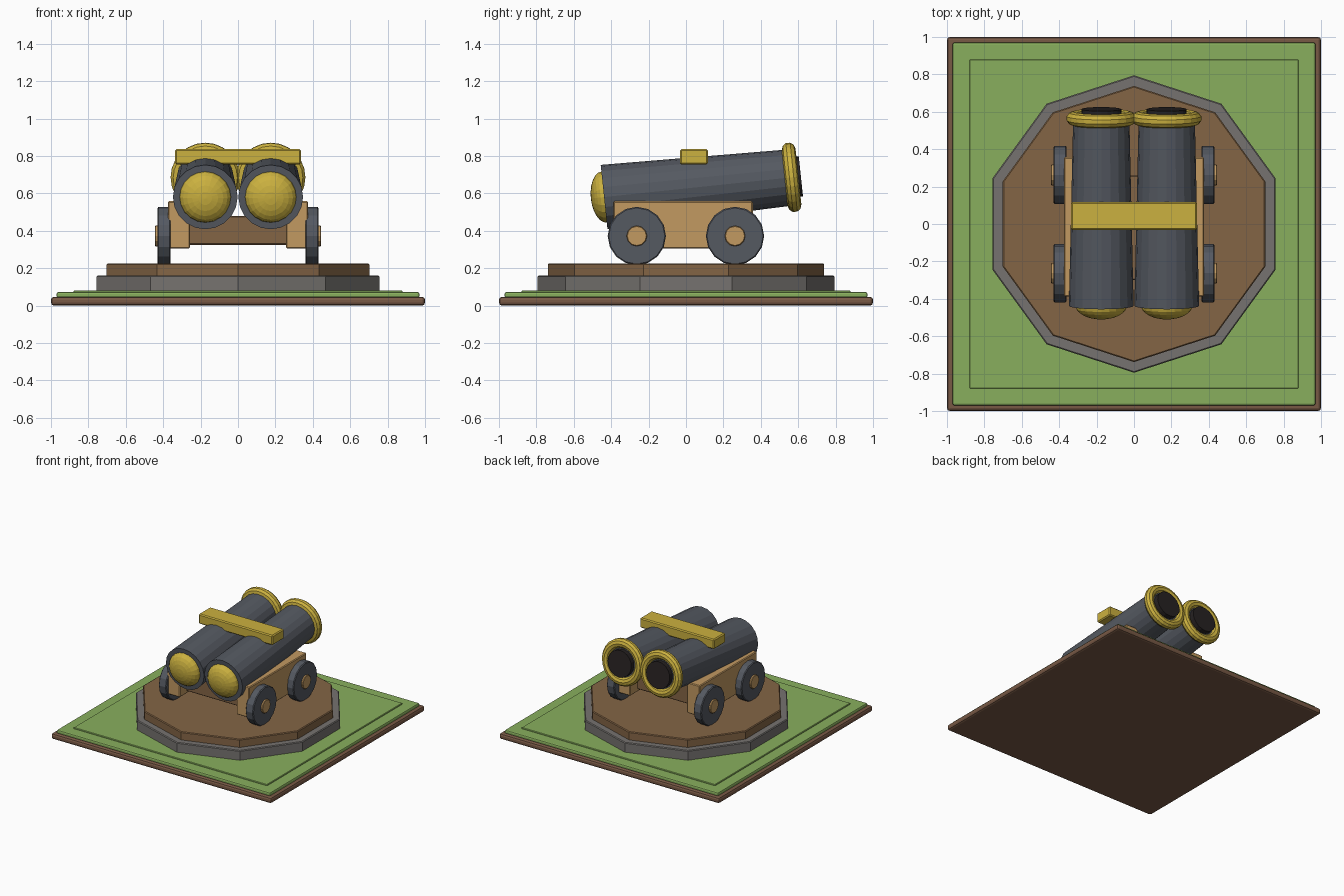
import bpy
import bmesh
from math import radians
from mathutils import Matrix, Vector

cube = bpy.data.objects.get("Cube")
if cube:
    bpy.data.objects.remove(cube, do_unlink=True)


def material(name, rgb):
    mat = bpy.data.materials.new(name)
    mat.use_nodes = True
    colour = (*rgb, 1)
    mat.diffuse_color = colour
    mat.node_tree.nodes["Principled BSDF"].inputs["Base Color"].default_value = colour
    return mat


GRASS = material("grass green", (0.25, 0.43, 0.11))
EARTH = material("earth brown", (0.19, 0.10, 0.06))
STONE = material("stone grey", (0.18, 0.17, 0.16))
WOOD = material("dark wood", (0.23, 0.13, 0.06))
TAN = material("light wood", (0.54, 0.32, 0.12))
IRON = material("gun iron", (0.09, 0.10, 0.12))
GOLD = material("brass gold", (0.60, 0.44, 0.05))
BLACK = material("bore black", (0.02, 0.016, 0.016))


def finish(name, bm, mat, bevel=0, segments=1):
    bmesh.ops.recalc_face_normals(bm, faces=bm.faces)
    mesh = bpy.data.meshes.new(name)
    bm.to_mesh(mesh)
    bm.free()
    mesh.materials.append(mat)
    obj = bpy.data.objects.new(name, mesh)
    bpy.context.collection.objects.link(obj)
    if bevel:
        mod = obj.modifiers.new("soft edges", "BEVEL")
        mod.width = bevel
        mod.segments = segments
        mod.limit_method = "ANGLE"
        mod.angle_limit = radians(40)
    return obj


def box(name, low, high, mat, bevel=0.006, segments=1):
    low, high = Vector(low), Vector(high)
    bm = bmesh.new()
    place = Matrix.Translation((low + high) / 2) @ Matrix.Diagonal((*(high - low), 1))
    bmesh.ops.create_cube(bm, size=1, matrix=place)
    return finish(name, bm, mat, bevel, segments)


def drum(name, r1, r2, start, end, sides, mat, place=Matrix(), bevel=0):
    """Closed cylinder or cone running along the local z of place."""
    bm = bmesh.new()
    bmesh.ops.create_cone(bm, cap_ends=True, segments=sides, radius1=r1, radius2=r2,
                          depth=end - start,
                          matrix=place @ Matrix.Translation((0, 0, (start + end) / 2)))
    return finish(name, bm, mat, bevel)


def ring(name, major, minor, sides, tube, mat, place):
    """Torus made by spinning a small circle."""
    bm = bmesh.new()
    section = Matrix.Translation((major, 0, 0)) @ Matrix.Rotation(radians(90), 4, "X")
    bmesh.ops.create_circle(bm, segments=tube, radius=minor, matrix=section)
    bmesh.ops.spin(bm, geom=bm.verts[:] + bm.edges[:], cent=(0, 0, 0), axis=(0, 0, 1),
                   angle=radians(360), steps=sides, use_merge=True)
    bmesh.ops.remove_doubles(bm, verts=bm.verts, dist=0.0005)
    bmesh.ops.transform(bm, matrix=place, verts=bm.verts)
    return finish(name, bm, mat)


# Square plot
box("earth_slab", (-1, -1, 0), (1, 1, 0.047), EARTH, 0.016, 2)
box("grass_layer", (-0.97, -0.97, 0.04), (0.97, 0.97, 0.072), GRASS, 0.01, 2)
box("grass_panel", (-0.88, -0.88, 0.06), (0.88, 0.88, 0.081), GRASS, 0.004)

# Ten-sided platform
drum("stone_platform", 0.795, 0.795, 0.07, 0.16, 10, STONE, bevel=0.006)
drum("wooden_deck", 0.738, 0.738, 0.15, 0.226, 10, WOOD, bevel=0.006)

# Carriage bed and brass strap
box("carriage_bed", (-0.27, -0.3, 0.325), (0.27, 0.26, 0.48), WOOD)
box("barrel_strap", (-0.337, -0.033, 0.755), (0.337, 0.118, 0.836), GOLD, 0.008)

for side, label in ((1, "left"), (-1, "right")):
    # Side cheek
    xs = sorted((side * 0.257, side * 0.374))
    box(f"{label}_cheek", (xs[0], -0.388, 0.305), (xs[1], 0.357, 0.558), TAN)

    # Wheels with hubs, axis pointing outwards
    for y, end in ((-0.263, "front"), (0.262, "back")):
        axle = Matrix.Translation((0, y, 0.372)) @ Matrix.Rotation(radians(90 * side), 4, "Y")
        drum(f"{label}_{end}_wheel", 0.156, 0.156, 0.36, 0.43, 16, IRON, axle, 0.006)
        drum(f"{label}_{end}_hub", 0.055, 0.055, 0.35, 0.444, 12, TAN, axle, 0.004)

    # Barrel, axis from breech to muzzle with a slight upward tilt
    aim = Matrix.Translation((side * 0.175, -0.438, 0.58)) @ Matrix.Rotation(radians(-84), 4, "X")
    drum(f"{label}_barrel", 0.173, 0.15, 0, 1.02, 20, IRON, aim)
    ring(f"{label}_muzzle_ring", 0.15, 0.037, 24, 10, GOLD,
         aim @ Matrix.Translation((0, 0, 1.008)))
    drum(f"{label}_bore", 0.107, 0.107, 0.95, 1.058, 20, BLACK, aim)
    bm = bmesh.new()
    bmesh.ops.create_uvsphere(bm, u_segments=20, v_segments=12, radius=0.137,
                              matrix=aim @ Matrix.Diagonal((1, 1, 0.52, 1)))
    finish(f"{label}_breech_cap", bm, GOLD)
